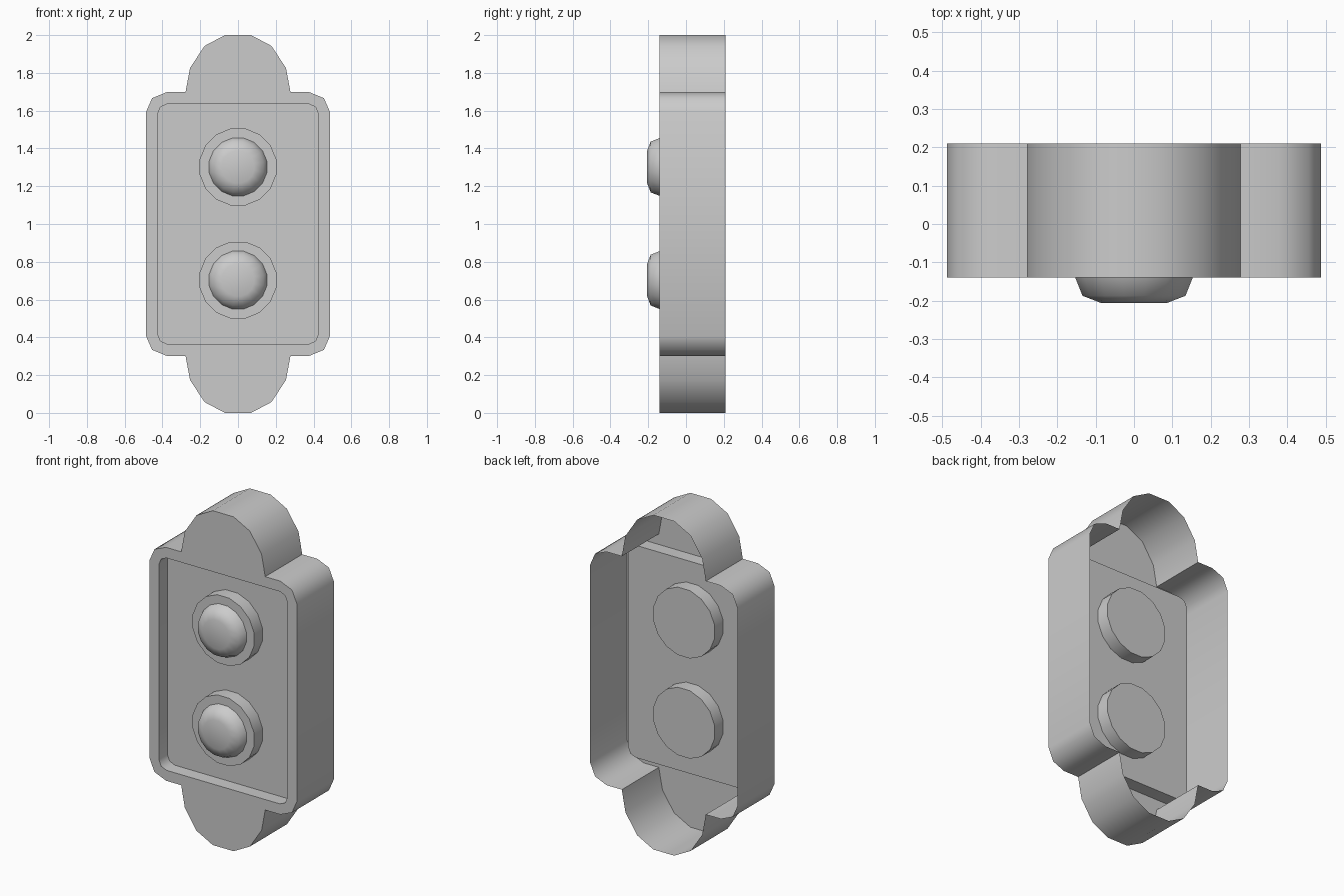
import bpy, bmesh, math

if "Cube" in bpy.data.objects:
    bpy.data.objects.remove(bpy.data.objects["Cube"])

FRONT, PANEL, BACK = -0.14, -0.06, 0.21
MID_Z = 1.0


def mirror_loop(quarter):
    """Turn a top-right quarter profile (x, z offset) into a closed loop."""
    right = quarter + [(x, -z) for x, z in reversed(quarter)]
    return right + [(-x, z) for x, z in reversed(right)]


def add_loop(bm, pts, y):
    return [bm.verts.new((x, y, MID_Z + z)) for x, z in pts]


def walls(bm, a, b):
    n = len(a)
    for i in range(n):
        j = (i + 1) % n
        bm.faces.new((a[i], a[j], b[j], b[i]))


def ring_edges(bm, vs):
    return [bm.edges.get((vs[i - 1], vs[i])) for i in range(len(vs))]


def finish(bm, name, angle):
    mesh = bpy.data.meshes.new(name)
    bm.to_mesh(mesh)
    bm.free()
    obj = bpy.data.objects.new(name, mesh)
    bpy.context.collection.objects.link(obj)
    bpy.ops.object.select_all(action='DESELECT')
    obj.select_set(True)
    bpy.context.view_layer.objects.active = obj
    bpy.ops.object.shade_smooth_by_angle(angle=math.radians(angle))
    return obj


# Cover plate: open-backed shell with end lobes and a recessed front panel
outline = mirror_loop([(0.069, 1.0), (0.177, 0.943), (0.254, 0.826), (0.278, 0.698),
                       (0.378, 0.698), (0.455, 0.666), (0.487, 0.593)])
recess = mirror_loop([(0.375, 0.635), (0.41, 0.62), (0.425, 0.585)])
bm = bmesh.new()
outer_front = add_loop(bm, outline, FRONT)
outer_back = add_loop(bm, outline, BACK)
inner_front = add_loop(bm, recess, FRONT)
inner_panel = add_loop(bm, recess, PANEL)
walls(bm, outer_front, outer_back)
walls(bm, inner_front, inner_panel)
panel = bm.faces.new(inner_panel)
bmesh.ops.triangle_fill(bm, use_beauty=True,
                        edges=ring_edges(bm, outer_front) + ring_edges(bm, inner_front))
bmesh.ops.recalc_face_normals(bm, faces=bm.faces[:])
panel.normal_update()
if panel.normal.y > 0:
    bmesh.ops.reverse_faces(bm, faces=bm.faces[:])
finish(bm, "cover_plate", 50)


def lathe(name, profile, z, sides, angle):
    """Closed solid of revolution about y from (radius, y) rings."""
    bm = bmesh.new()
    rings = []
    for r, y in profile:
        rings.append([bm.verts.new((r * math.sin(2 * math.pi * (i + 0.5) / sides), y,
                                    z + r * math.cos(2 * math.pi * (i + 0.5) / sides)))
                      for i in range(sides)])
    for a, b in zip(rings, rings[1:]):
        walls(bm, a, b)
    bm.faces.new(rings[0])
    bm.faces.new(rings[-1])
    bmesh.ops.recalc_face_normals(bm, faces=bm.faces[:])
    finish(bm, name, angle)


# Two round buttons, each a collar through the panel with a low dome on it
for label, z in (("lower", 0.703), ("upper", 1.302)):
    lathe(label + "_collar", [(0.207, FRONT + 0.001), (0.207, 0.02)], z, 16, 40)
    lathe(label + "_dome", [(0.087, -0.206), (0.137, -0.187), (0.156, FRONT)], z, 16, 60)
